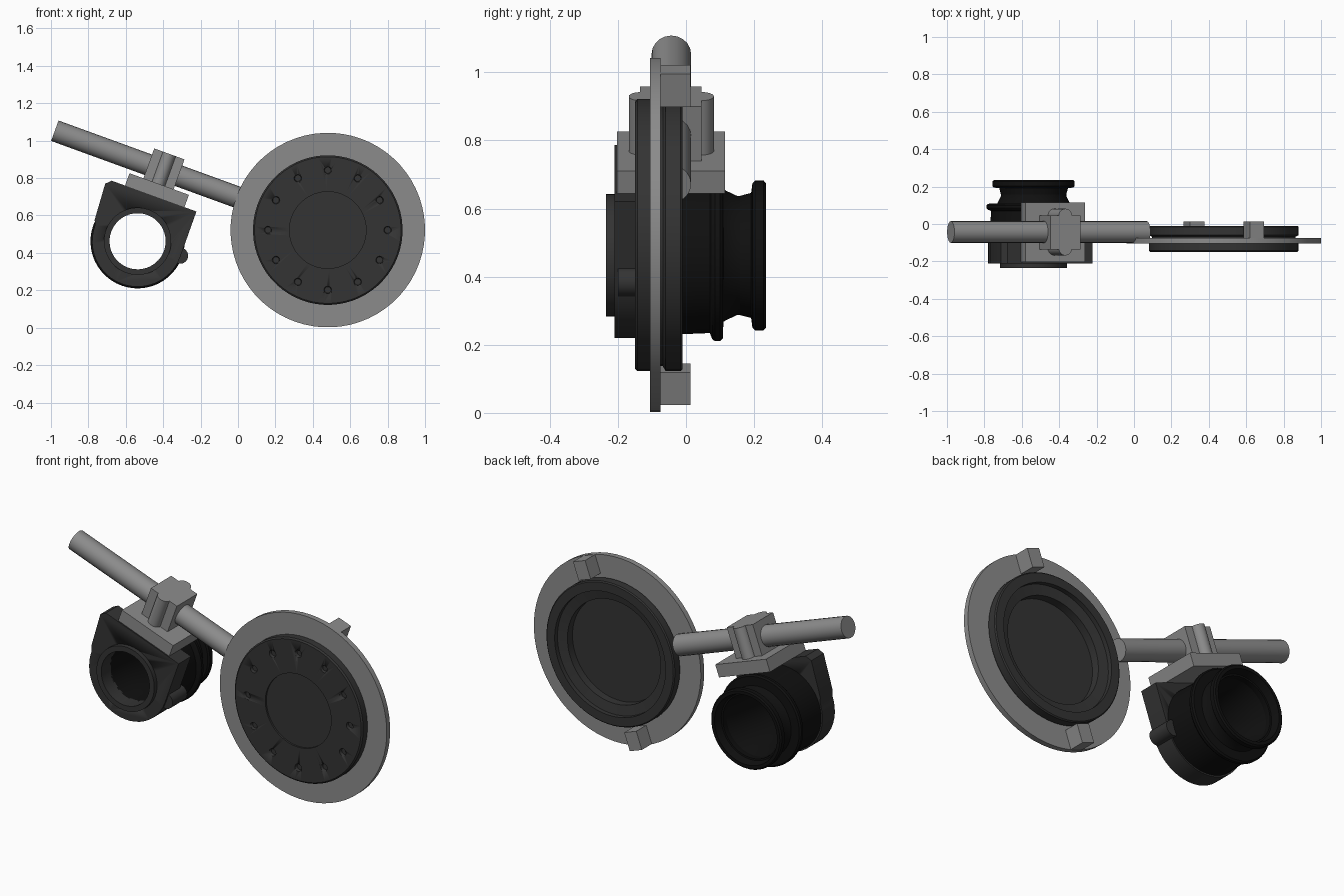
import bpy, bmesh, math
from mathutils import Matrix, Vector

if "Cube" in bpy.data.objects:
    bpy.data.objects.remove(bpy.data.objects["Cube"])

# Tilted frame: origin at the disc centre, local x runs along the rod
FRAME = Matrix.Translation((0.48, 0, 0.522)) @ Matrix.Rotation(math.radians(20), 4, 'Y')
AXIS_Y = -0.043            # depth of the rod and clamp
LENS = (-0.935, -0.404)    # lens axis (x, z) in the tilted frame


def material(name, value):
    m = bpy.data.materials.new(name)
    m.use_nodes = True
    color = (value, value, value, 1)
    m.diffuse_color = color
    m.node_tree.nodes["Principled BSDF"].inputs["Base Color"].default_value = color
    return m


GREY = material("metal grey", 0.26)
DARK = material("dark grey", 0.034)
BLACK = material("black", 0.005)


def finish(name, bm, mat):
    bmesh.ops.remove_doubles(bm, verts=bm.verts, dist=1e-5)
    bmesh.ops.recalc_face_normals(bm, faces=bm.faces)
    bm.transform(FRAME)
    me = bpy.data.meshes.new(name)
    bm.to_mesh(me)
    bm.free()
    me.materials.append(mat)
    ob = bpy.data.objects.new(name, me)
    bpy.context.collection.objects.link(ob)
    bpy.ops.object.select_all(action='DESELECT')
    ob.select_set(True)
    bpy.context.view_layer.objects.active = ob
    bpy.ops.object.shade_smooth_by_angle(angle=math.radians(30))
    return ob


def lathe(name, profile, mat, center=(0, 0), closed=True, steps=64):
    """Revolve (radius, y) points about the local y axis."""
    bm = bmesh.new()
    verts = [bm.verts.new((center[0] + r, y, center[1])) for r, y in profile]
    loop = verts + verts[:1] if closed else verts
    edges = [bm.edges.new(pair) for pair in zip(loop, loop[1:])]
    bmesh.ops.spin(bm, geom=verts + edges, cent=(center[0], 0, center[1]),
                   axis=(0, 1, 0), angle=math.tau, steps=steps)
    return finish(name, bm, mat)


def box(name, x, y, z, mat):
    bm = bmesh.new()
    bmesh.ops.create_cube(bm, size=1)
    for v in bm.verts:
        v.co = Vector([s[0] + (c + 0.5) * (s[1] - s[0]) for c, s in zip(v.co, (x, y, z))])
    return finish(name, bm, mat)


def add_cylinder(bm, start, end, r1, r2=None, sides=24):
    start, end = Vector(start), Vector(end)
    d = end - start
    place = Matrix.Translation((start + end) / 2) @ d.to_track_quat('Z', 'Y').to_matrix().to_4x4()
    bmesh.ops.create_cone(bm, cap_ends=True, segments=sides, radius1=r1,
                          radius2=r1 if r2 is None else r2, depth=d.length, matrix=place)


def cylinder(name, start, end, r, mat, sides=24):
    bm = bmesh.new()
    add_cylinder(bm, start, end, r, sides=sides)
    return finish(name, bm, mat)


def subtract(ob, cutter):
    mod = ob.modifiers.new("cut", 'BOOLEAN')
    mod.object, mod.solver = cutter, 'EXACT'
    bpy.context.view_layer.objects.active = ob
    bpy.ops.object.modifier_apply(modifier=mod.name)
    bpy.data.objects.remove(cutter)


# Mounting ring with two tabs on its back
lathe("mounting_ring", [(0.38, -0.105), (0.52, -0.105), (0.52, -0.075), (0.38, -0.075)], GREY)
for side, label in ((1, "top"), (-1, "bottom")):
    box(label + "_ring_tab", (-0.04, 0.04), (-0.08, 0.013),
        sorted((side * 0.415, side * 0.517)), GREY)

# Stepped dark disc, recessed front and back
disc = lathe("disc", [
    (0, -0.14), (0.205, -0.14), (0.205, -0.15), (0.392, -0.15), (0.4, -0.143),
    (0.4, -0.09), (0.385, -0.075), (0.385, -0.068), (0.4, -0.06), (0.4, -0.016),
    (0.394, -0.01), (0.345, -0.01), (0.345, -0.035), (0.29, -0.045),
    (0.29, -0.09), (0, -0.09)], DARK, closed=False)

# Circle of shallow screw dimples on the disc front
bm = bmesh.new()
for i in range(12):
    a = math.radians(30 * i + 20)
    x, z = 0.32 * math.cos(a), 0.32 * math.sin(a)
    add_cylinder(bm, (x, -0.16, z), (x, -0.135, z), 0.023, 0.017, sides=16)
cutter = finish("dimple_cutter", bm, DARK)
cutter.hide_render = True
subtract(disc, cutter)

# Rod
cylinder("rod", (-1.553, AXIS_Y, 0), (-0.438, AXIS_Y, 0), 0.058, GREY, sides=20)

# Clamp: base plate, block, and a rounded rib on each face
cx, cz = LENS
box("clamp_base", (cx - 0.165, cx + 0.173), (-0.203, 0.115), (-0.147, -0.077), GREY)
box("clamp_block", (cx - 0.086, cx + 0.086), (-0.135, 0.046), (-0.08, 0.093), GREY)
for side, label in ((-1, "front"), (1, "back")):
    y = AXIS_Y + side * 0.088
    cylinder(label + "_clamp_rib", (cx, y, -0.08), (cx, y, 0.093), 0.037, GREY)

# Lens holder: flat-topped, round-bottomed plate with a bore
outline = [(0.241, 0.257), (-0.241, 0.257), (-0.268, 0.23), (-0.255, 0.03)]
outline += [(0.243 * math.cos(a), 0.243 * math.sin(a))
            for a in (math.pi * (1 + i / 24) for i in range(25))]
bm = bmesh.new()
face = bm.faces.new([bm.verts.new((cx + x, -0.21, cz + z)) for x, z in outline])
ext = bmesh.ops.extrude_face_region(bm, geom=[face])["geom"]
bmesh.ops.translate(bm, vec=(0, 0.11, 0), verts=[v for v in ext if isinstance(v, bmesh.types.BMVert)])
holder = finish("lens_holder", bm, DARK)
cutter = cylinder("bore_cutter", (cx, -0.3, cz), (cx, 0, cz), 0.165, DARK, sides=48)
cutter.hide_render = True
subtract(holder, cutter)
cylinder("holder_screw", (cx + 0.24, -0.2, cz + 0.005), (cx + 0.24, -0.07, cz + 0.005), 0.043, DARK)

# Front collar lining the bore
lathe("front_collar", [(0.15, -0.235), (0.18, -0.235), (0.18, -0.15), (0.15, -0.15)],
      DARK, center=LENS, steps=48)

# Black lens barrel with a raised ring, narrow neck and rear flange
lathe("lens_barrel", [
    (0.15, -0.16), (0.166, -0.16), (0.166, -0.1), (0.235, -0.1), (0.228, 0.07),
    (0.246, 0.077), (0.252, 0.085), (0.252, 0.1), (0.244, 0.108), (0.195, 0.11),
    (0.19, 0.118), (0.175, 0.15), (0.175, 0.19), (0.212, 0.195), (0.22, 0.203),
    (0.22, 0.228), (0.212, 0.235), (0.195, 0.235), (0.16, 0.1), (0.15, -0.06)],
    BLACK, center=LENS, steps=48)
